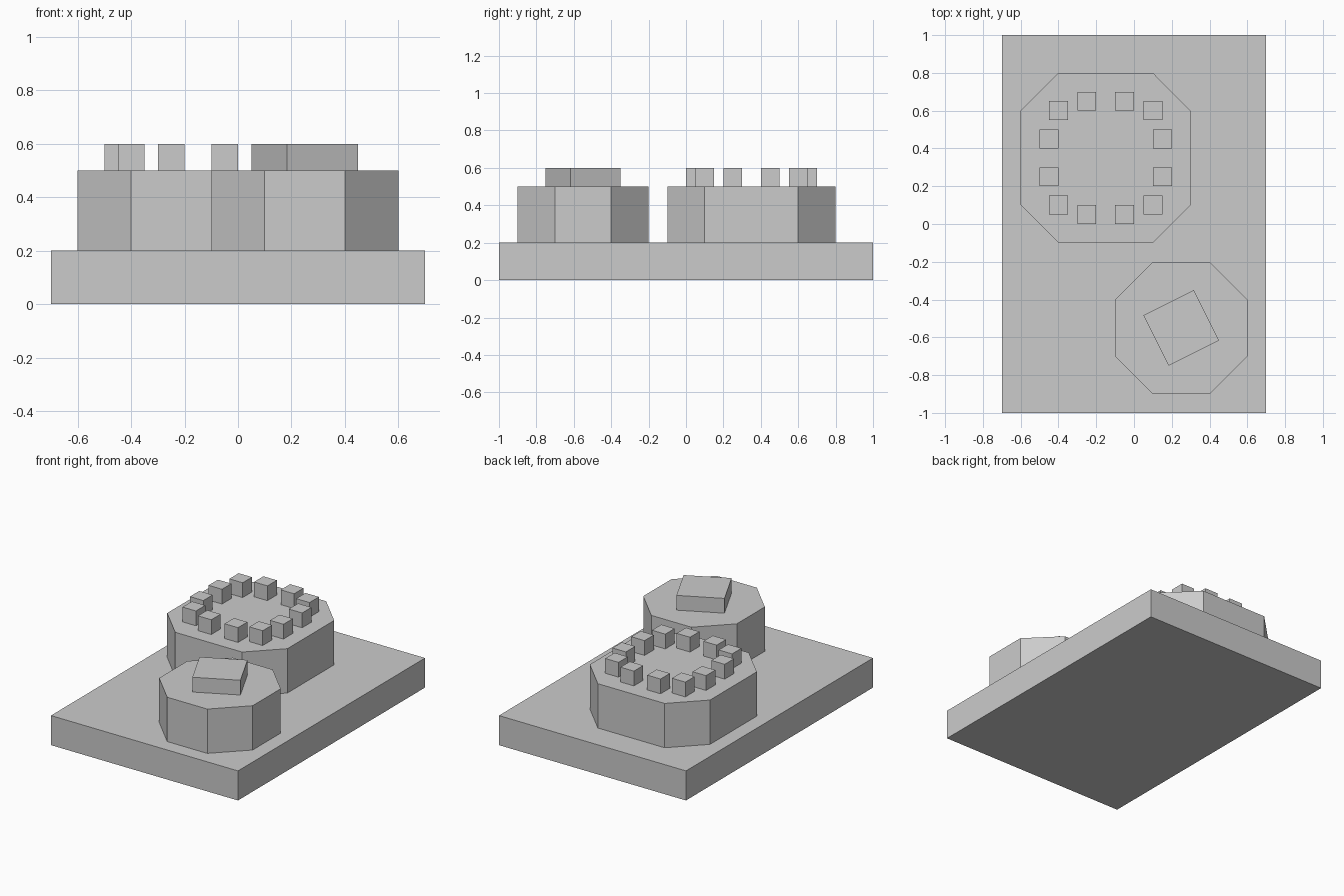
import bpy, bmesh, math

if "Cube" in bpy.data.objects:
    bpy.data.objects.remove(bpy.data.objects["Cube"])


def prism(name, outline, z0, z1):
    """Extrude a flat counter-clockwise outline from z0 up to z1."""
    bm = bmesh.new()
    face = bm.faces.new([bm.verts.new((x, y, z0)) for x, y in outline])
    ext = bmesh.ops.extrude_face_region(bm, geom=[face], use_keep_orig=True)
    for v in ext["geom"]:
        if isinstance(v, bmesh.types.BMVert):
            v.co.z = z1
    bmesh.ops.recalc_face_normals(bm, faces=bm.faces[:])
    mesh = bpy.data.meshes.new(name)
    bm.to_mesh(mesh)
    bm.free()
    obj = bpy.data.objects.new(name, mesh)
    bpy.context.collection.objects.link(obj)
    return obj


def box(name, cx, cy, sx, sy, z0, z1, angle=0.0):
    c, s = math.cos(angle), math.sin(angle)
    corners = [(-sx / 2, -sy / 2), (sx / 2, -sy / 2), (sx / 2, sy / 2), (-sx / 2, sy / 2)]
    return prism(name, [(cx + x * c - y * s, cy + x * s + y * c) for x, y in corners], z0, z1)


def octagon(cx, cy, half, cut):
    """Square outline with its corners cut off."""
    a, b = half, half - cut
    pts = [(a, -b), (a, b), (b, a), (-b, a), (-a, b), (-a, -b), (-b, -a), (b, -a)]
    return [(cx + x, cy + y) for x, y in pts]


# Base slab
box("base_plate", 0, 0, 1.4, 2.0, 0, 0.2)

# Large eight-sided drum with a ring of studs
RX, RY = -0.15, 0.35
prism("large_drum", octagon(RX, RY, 0.45, 0.2), 0.2, 0.5)
n = 0
for dx, dy in ((0.1, 0.3), (0.25, 0.25), (0.3, 0.1)):
    for mx in (-1, 1):
        for my in (-1, 1):
            n += 1
            box(f"ring_stud_{n:02d}", RX + mx * dx, RY + my * dy, 0.1, 0.1, 0.5, 0.6)

# Small eight-sided drum with a turned square block
prism("small_drum", octagon(0.25, -0.55, 0.35, 0.2), 0.2, 0.5)
box("turned_block", 0.25, -0.55, 0.298, 0.298, 0.5, 0.6, math.atan(0.5))
